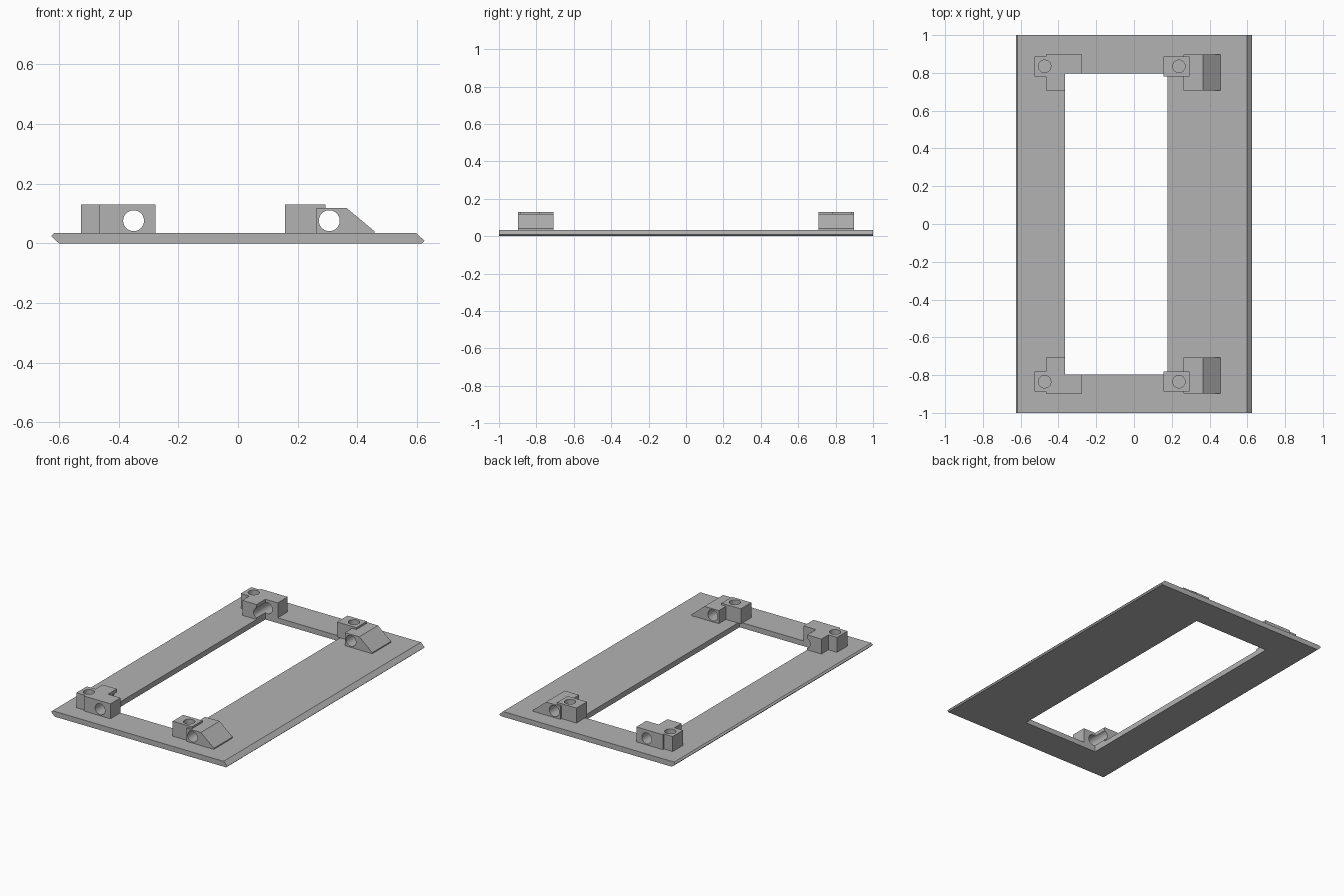
import bpy
import bmesh
from mathutils import Matrix, Vector

cube = bpy.data.objects.get("Cube")
if cube:
    bpy.data.objects.remove(cube, do_unlink=True)

grey = bpy.data.materials.new("plain grey")
grey.use_nodes = True
COLOUR = (0.45, 0.45, 0.45, 1)
grey.diffuse_color = COLOUR
grey.node_tree.nodes["Principled BSDF"].inputs["Base Color"].default_value = COLOUR

TOP = 0.034      # upper face of the plate
TALL = 0.13      # upper face of the mounts


def make_object(name, bm):
    bmesh.ops.recalc_face_normals(bm, faces=bm.faces)
    mesh = bpy.data.meshes.new(name)
    bm.to_mesh(mesh)
    bm.free()
    mesh.materials.append(grey)
    obj = bpy.data.objects.new(name, mesh)
    bpy.context.collection.objects.link(obj)
    return obj


def prism(name, outline, start, end, axis):
    """Extrude a closed outline along z (points are x, y) or y (points are x, z)."""
    bm = bmesh.new()
    place = (lambda a, b: (a, b, start)) if axis == "z" else (lambda a, b: (a, start, b))
    face = bm.faces.new([bm.verts.new(place(a, b)) for a, b in outline])
    moved = bmesh.ops.extrude_face_region(bm, geom=[face])["geom"]
    step = Vector((0, 0, end - start)) if axis == "z" else Vector((0, end - start, 0))
    bmesh.ops.translate(bm, vec=step, verts=[v for v in moved if isinstance(v, bmesh.types.BMVert)])
    return make_object(name, bm)


def box(name, x0, x1, y0, y1, z0, z1):
    return prism(name, [(x0, y0), (x1, y0), (x1, y1), (x0, y1)], z0, z1, "z")


def rod(name, centre, radius, length, axis):
    bm = bmesh.new()
    turn = Matrix.Rotation(1.5707963, 4, "X") if axis == "y" else Matrix()
    bmesh.ops.create_cone(bm, cap_ends=True, segments=40, radius1=radius, radius2=radius,
                          depth=length, matrix=Matrix.Translation(centre) @ turn)
    return make_object(name, bm)


def apply(obj, modifier):
    bpy.context.view_layer.objects.active = obj
    bpy.ops.object.modifier_apply(modifier=modifier.name)


def combine(obj, other, operation):
    mod = obj.modifiers.new("combine", "BOOLEAN")
    mod.operation = operation
    mod.solver = "EXACT"
    mod.object = other
    apply(obj, mod)
    bpy.data.objects.remove(other, do_unlink=True)


def finish_mount(obj, boss, screw_x, rod_x):
    """Add the screw boss, drill both holes and repeat at the other end."""
    combine(obj, boss, "UNION")
    combine(obj, rod("screw_cutter", (screw_x, 0.835, TOP + 0.1), 0.033, 0.19, "z"), "DIFFERENCE")
    combine(obj, rod("rod_cutter", (rod_x, 0.8, 0.076), 0.035, 0.5, "y"), "DIFFERENCE")
    mirror = obj.modifiers.new("other_end", "MIRROR")
    mirror.use_axis = (False, True, False)
    mirror.use_clip = False
    mirror.use_mirror_merge = False
    apply(obj, mirror)
    bpy.ops.object.select_all(action="DESELECT")
    obj.select_set(True)
    bpy.ops.object.shade_smooth_by_angle(angle=0.5)


# Base plate with bevelled long edges and a rectangular window
plate = prism("base_plate", [(-0.6, 0), (-0.626, 0.024), (-0.616, TOP), (0.598, TOP),
                             (0.625, 0.009), (0.616, 0)], -1, 1, "y")
combine(plate, box("window_cutter", -0.364, 0.178, -0.797, 0.797, -0.1, 0.1), "DIFFERENCE")

# L-shaped corner mounts on the right, wrapped around the window corners
corner = prism("corner_mounts", [(-0.465, 0.708), (-0.364, 0.708), (-0.364, 0.797),
                                 (-0.276, 0.797), (-0.276, 0.898), (-0.465, 0.898)],
               TOP, TALL, "z")
finish_mount(corner, box("boss", -0.526, -0.42, 0.78, 0.886, TOP, TALL), -0.473, -0.35)

# Sloped mounts on the left, each with a boss overhanging the window
sloped = prism("sloped_mounts", [(0.263, TOP), (0.457, TOP), (0.457, 0.041),
                                 (0.365, 0.118), (0.263, 0.118)], 0.708, 0.898, "y")
finish_mount(sloped, box("boss", 0.157, 0.294, 0.78, 0.886, TOP, TALL), 0.238, 0.306)
